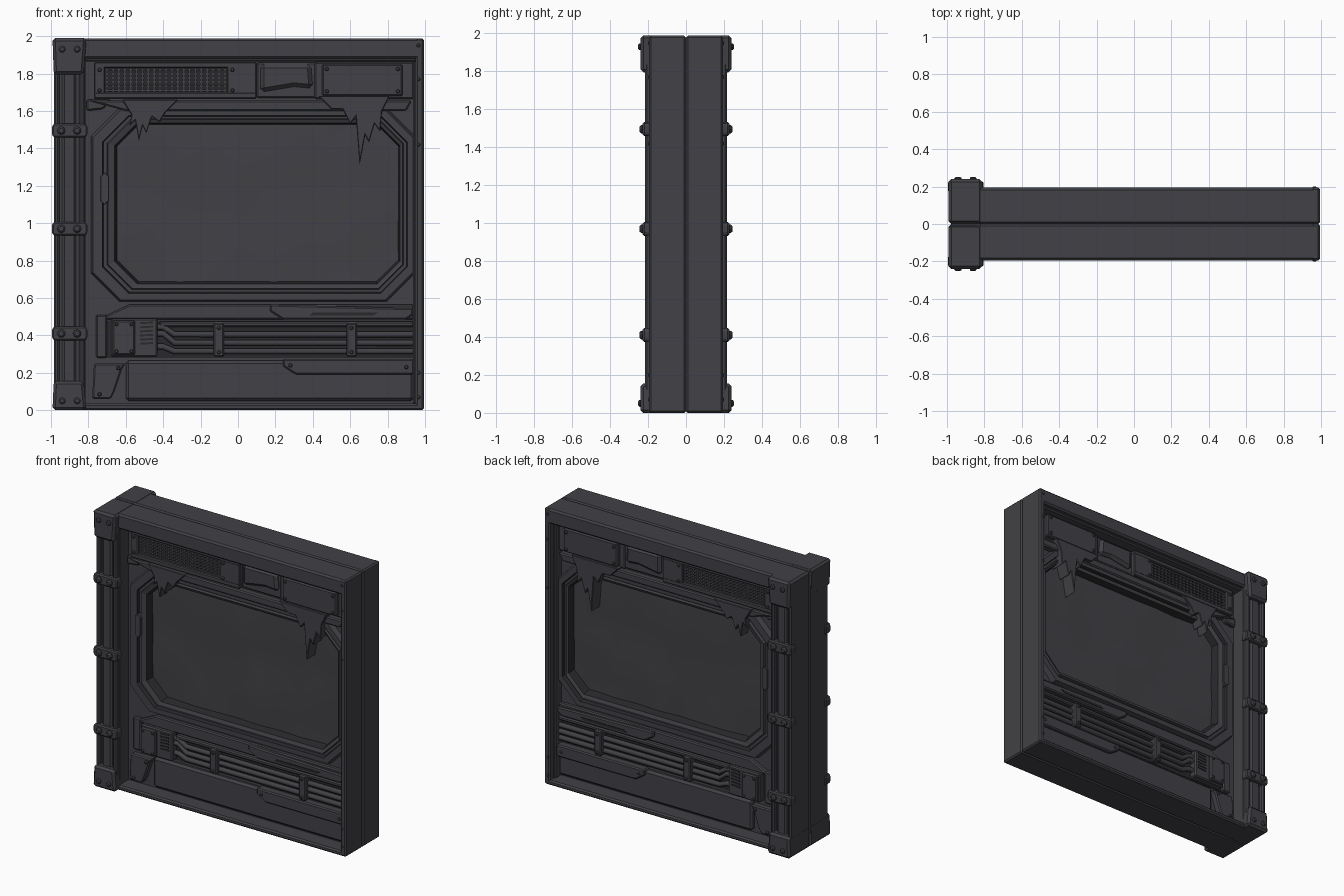
import bpy, bmesh, random
from mathutils import Vector

random.seed(4)
if "Cube" in bpy.data.objects:
    bpy.data.objects.remove(bpy.data.objects["Cube"])


def material(name, color):
    m = bpy.data.materials.new(name)
    m.use_nodes = True
    m.diffuse_color = (*color, 1)
    m.node_tree.nodes["Principled BSDF"].inputs["Base Color"].default_value = (*color, 1)
    return m


METAL = material("charcoal metal", (0.054, 0.053, 0.061))
SHADE = material("dark seams", (0.022, 0.022, 0.025))


def finish(name, bm, bevel=0.0, mats=(METAL,), smooth=False):
    """Turn a bmesh into an object repeated on the back of the wall."""
    bmesh.ops.recalc_face_normals(bm, faces=bm.faces)
    me = bpy.data.meshes.new(name)
    bm.to_mesh(me)
    bm.free()
    for m in mats:
        me.materials.append(m)
    ob = bpy.data.objects.new(name, me)
    bpy.context.collection.objects.link(ob)
    if smooth:
        me.shade_smooth()
    if bevel:
        mod = ob.modifiers.new("worn edges", "BEVEL")
        mod.width, mod.segments = bevel, 1
    mod = ob.modifiers.new("both sides", "MIRROR")
    mod.use_axis = (False, True, False)
    mod.use_mirror_merge = False
    return ob


def add_prism(bm, pts, front, back):
    a = [bm.verts.new((x, -front, z)) for x, z in pts]
    b = [bm.verts.new((x, -back, z)) for x, z in pts]
    bm.faces.new(a)
    bm.faces.new(b[::-1])
    for i in range(len(a)):
        j = (i + 1) % len(a)
        bm.faces.new((a[i], b[i], b[j], a[j]))


def rect(x0, x1, z0, z1):
    return [(x0, z0), (x1, z0), (x1, z1), (x0, z1)]


def plate(name, pts, front, back=0.02, bevel=0.008, mats=(METAL,)):
    bm = bmesh.new()
    add_prism(bm, pts, front, back)
    return finish(name, bm, bevel, mats)


def bolts(name, spots, front, r=0.015, h=0.014):
    bm = bmesh.new()
    for x, z in spots:
        rings = []
        for rad, y in ((r, front - 0.01), (r, front + h * .5), (r * .6, front + h)):
            c = bmesh.ops.create_circle(bm, radius=rad, segments=8)["verts"]
            for v in c:
                v.co = Vector((x + v.co.x, -y, z + v.co.y))
            rings.append(c)
        for a, b in zip(rings, rings[1:]):
            for i in range(8):
                bm.faces.new((a[i], a[i - 1], b[i - 1], b[i]))
        bm.faces.new(rings[-1])
    return finish(name, bm)


def octagon(x0, x1, z0, z1, c):
    return [(x0 + c, z0), (x1 - c, z0), (x1, z0 + c), (x1, z1 - c),
            (x1 - c, z1), (x0 + c, z1), (x0, z1 - c), (x0, z0 + c)]


# Wall core and outer rails
plate("wall_core", rect(-0.9, 0.99, 0.01, 1.97), 0.03, 0)
plate("top_rail", rect(-0.85, 0.995, 1.88, 1.988), 0.195, 0, 0.012)
plate("top_rail_lip", rect(-0.82, 0.96, 1.865, 1.9), 0.165, 0)
plate("bottom_rail", rect(-0.85, 0.995, 0, 0.035), 0.195, 0, 0.01)
plate("right_rail", rect(0.95, 0.995, 0, 1.988), 0.195, 0, 0.01)
plate("right_inner_trim", rect(0.935, 0.96, 0.03, 1.87), 0.15, 0)
bolts("right_rail_bolts", [(0.965, z) for z in (0.07, 0.2, 1.42, 1.77, 1.95)], 0.193, 0.01, 0.008)

# Window surround stepping in from the wall face to the recessed pane
steps = [(-0.84, 0.96, 0.02, 1.9, 0.001, 0.08), (-0.785, 0.945, 0.58, 1.615, 0.15, 0.08),
         (-0.775, 0.935, 0.59, 1.605, 0.148, 0.115), (-0.725, 0.905, 0.625, 1.575, 0.14, 0.115),
         (-0.72, 0.9, 0.632, 1.57, 0.138, 0.09), (-0.70, 0.885, 0.645, 1.56, 0.132, 0.09),
         (-0.695, 0.88, 0.65, 1.555, 0.13, 0.11), (-0.66, 0.865, 0.675, 1.535, 0.12, 0.1),
         (-0.645, 0.855, 0.69, 1.525, 0.115, 0.035)]
bm = bmesh.new()
loops = [[bm.verts.new((x, -s[5], z)) for x, z in octagon(*s[:5])] for s in steps]
for k, (a, b) in enumerate(zip(loops, loops[1:])):
    for i in range(8):
        f = bm.faces.new((a[i - 1], a[i], b[i], b[i - 1]))
        f.material_index = int(k in (3, 7))
finish("window_surround", bm, 0, (METAL, SHADE))

# Hammered window pane
bm = bmesh.new()
bmesh.ops.create_grid(bm, x_segments=9, y_segments=6, size=1)
for v in bm.verts:
    edge = max(abs(v.co.x), abs(v.co.y)) > 0.99
    j = 0 if edge else 0.07
    v.co = Vector((0.105 + 0.76 * (v.co.x + random.uniform(-j, j)), -0.04 - random.uniform(0, 0.012),
                   1.107 + 0.425 * (v.co.y + random.uniform(-j, j))))
bmesh.ops.triangulate(bm, faces=bm.faces)
finish("window_pane", bm, smooth=True)

# Brackets on the left window edge and ledges above and below the window
plate("window_side_bracket", octagon(-0.735, -0.69, 1.1, 1.27, 0.02), 0.125)
plate("window_top_ledge", [(-0.6, 1.6), (0.9, 1.6), (0.93, 1.655), (-0.8, 1.655)], 0.125)
plate("window_left_shelf", [(-0.81, 1.6), (-0.72, 1.61), (-0.68, 1.66), (-0.81, 1.66)], 0.11)
plate("window_bottom_ledge", [(-0.75, 0.485), (0.94, 0.485), (0.94, 0.565), (-0.58, 0.565)], 0.11)
plate("ledge_cover", [(0.24, 0.485), (0.9, 0.485), (0.935, 0.51), (0.935, 0.545), (0.17, 0.565), (0.17, 0.53)], 0.13)
plate("ledge_groove", [(0.38, 0.505), (0.72, 0.505), (0.75, 0.522), (0.4, 0.522)], 0.134, 0.12, 0, (SHADE,))

# Vent with wire mesh
plate("vent_back", rect(-0.72, -0.05, 1.69, 1.84), 0.088, 0.02, 0, (SHADE,))
bm = bmesh.new()
for r in ((-0.77, 0.1, 1.83, 1.862), (-0.77, 0.1, 1.665, 1.7), (-0.77, -0.71, 1.69, 1.84), (-0.06, 0.1, 1.69, 1.84)):
    add_prism(bm, rect(*r), 0.125, 0.02)
finish("vent_frame", bm, 0.006)
bm = bmesh.new()
for i in range(21):
    x = -0.7 + i * 0.0315
    add_prism(bm, rect(x - 0.006, x + 0.006, 1.69, 1.84), 0.108, 0.09)
for i in range(6):
    z = 1.71 + i * 0.022
    add_prism(bm, rect(-0.72, -0.05, z - 0.005, z + 0.005), 0.112, 0.09)
finish("vent_mesh", bm)

# Upper middle housing and right cover plate
plate("housing_back", rect(0.1, 0.42, 1.67, 1.86), 0.1)
plate("housing_wedge", [(0.12, 1.7), (0.3, 1.73), (0.4, 1.72), (0.39, 1.85), (0.12, 1.85)], 0.125, 0.02, 0.02)
plate("cover_surround", rect(0.41, 0.94, 1.665, 1.862), 0.11)
plate("cover_plate", rect(0.45, 0.88, 1.68, 1.85), 0.14)
bolts("upper_bolts", [(-0.03, 1.82), (-0.03, 1.71), (-0.74, 1.82), (-0.74, 1.71)], 0.125, 0.011)
bolts("cover_bolts", [(x, z) for x in (0.475, 0.855) for z in (1.705, 1.825)], 0.14, 0.011)

# Hanging grime drips
plate("left_drip", [(-0.62, 1.66), (-0.57, 1.58), (-0.58, 1.52), (-0.55, 1.55), (-0.53, 1.44), (-0.51, 1.52),
                    (-0.49, 1.48), (-0.46, 1.57), (-0.42, 1.54), (-0.39, 1.59), (-0.32, 1.66)], 0.14, 0.05, 0.004)
plate("right_drip", [(0.43, 1.68), (0.5, 1.61), (0.56, 1.61), (0.6, 1.53), (0.63, 1.57), (0.65, 1.31), (0.68, 1.47),
                     (0.7, 1.43), (0.73, 1.53), (0.76, 1.49), (0.77, 1.6), (0.81, 1.68)], 0.15, 0.05, 0.004)

# Conduit channel with three bent pipes
plate("channel_back", rect(-0.75, 0.94, 0.28, 0.48), 0.083, 0.02, 0, (SHADE,))
plate("channel_top_lip", rect(-0.42, 0.94, 0.445, 0.475), 0.115)
plate("channel_left_end", rect(-0.76, -0.7, 0.28, 0.51), 0.11)
for i, (start, end) in enumerate(((0.445, 0.405), (0.41, 0.36), (0.34, 0.315))):
    cu = bpy.data.curves.new("pipe", "CURVE")
    cu.dimensions, cu.bevel_depth, cu.bevel_resolution = "3D", 0.018, 1
    sp = cu.splines.new("POLY")
    path = [(-0.45, start), (-0.4, start), (-0.34, end), (0.94, end)]
    sp.points.add(len(path) - 1)
    for p, (x, z) in zip(sp.points, path):
        p.co = (x, -0.1, z, 1)
    cu.materials.append(METAL)
    ob = bpy.data.objects.new(("upper", "middle", "lower")[i] + "_pipe", cu)
    bpy.context.collection.objects.link(ob)
    mod = ob.modifiers.new("both sides", "MIRROR")
    mod.use_axis = (False, True, False)
for name, x in (("left", -0.102), ("right", 0.607)):
    plate(name + "_pipe_clamp", rect(x - 0.028, x + 0.028, 0.285, 0.465), 0.14)
bolts("pipe_clamp_bolts", [(x, z) for x in (-0.102, 0.607) for z in (0.31, 0.44)], 0.14, 0.011)

# Junction box with slats
plate("junction_box", rect(-0.68, -0.43, 0.285, 0.49), 0.135)
plate("junction_cover", rect(-0.67, -0.55, 0.295, 0.48), 0.155)
bolts("junction_bolts", [(x, z) for x in (-0.65, -0.57) for z in (0.315, 0.46)], 0.155, 0.01)
bm = bmesh.new()
for i in range(6):
    z = 0.35 + i * 0.022
    add_prism(bm, [(-0.525, z), (-0.455, z + 0.004), (-0.455, z + 0.014), (-0.525, z + 0.01)], 0.139, 0.13)
finish("junction_slots", bm, 0, (SHADE,))

# Lower skirting
plate("skirting", rect(-0.6, 0.94, 0.05, 0.265), 0.11, 0.02, 0.015)
plate("skirting_left_plate", [(-0.78, 0.06), (-0.68, 0.06), (-0.66, 0.1), (-0.62, 0.22), (-0.6, 0.25), (-0.77, 0.25)], 0.125)
plate("skirting_right_plate", [(0.31, 0.19), (0.94, 0.19), (0.94, 0.275), (0.24, 0.275), (0.24, 0.235)], 0.135)
bolts("skirting_bolts", [(-0.74, 0.085), (-0.64, 0.225), (0.28, 0.24), (0.9, 0.23)], 0.125, 0.011, 0.02)

# Left pillar with ribs, wraps and end blocks
plate("pillar_core", rect(-0.985, -0.815, 0, 1.985), 0.185, 0, 0.008)
plate("pillar_outer_rib", rect(-0.985, -0.955, 0.02, 1.96), 0.215, 0, 0.01)
plate("pillar_middle_rib", rect(-0.94, -0.865, 0.02, 1.96), 0.205, 0, 0.012)
plate("pillar_inner_rib", rect(-0.85, -0.82, 0.02, 1.96), 0.215, 0, 0.01)
plate("pillar_top_block", [(-0.985, 1.795), (-0.825, 1.795), (-0.81, 1.99), (-0.992, 1.99)], 0.24, 0, 0.015)
plate("pillar_bottom_block", [(-0.992, 0), (-0.81, 0), (-0.825, 0.155), (-0.985, 0.155)], 0.24, 0, 0.015)
for name, z in (("lower", 0.41), ("middle", 0.97), ("upper", 1.495)):
    plate(name + "_pillar_wrap", octagon(-0.995, -0.805, z - 0.037, z + 0.037, 0.012), 0.228, 0.17, 0.008)
bolts("wrap_bolts", [(x, z) for z in (0.41, 0.97, 1.495) for x in (-0.945, -0.86)], 0.228, 0.022, 0.018)
bolts("block_bolts", [(x, z) for z in (0.05, 1.93) for x in (-0.94, -0.86)], 0.24, 0.018, 0.012)
